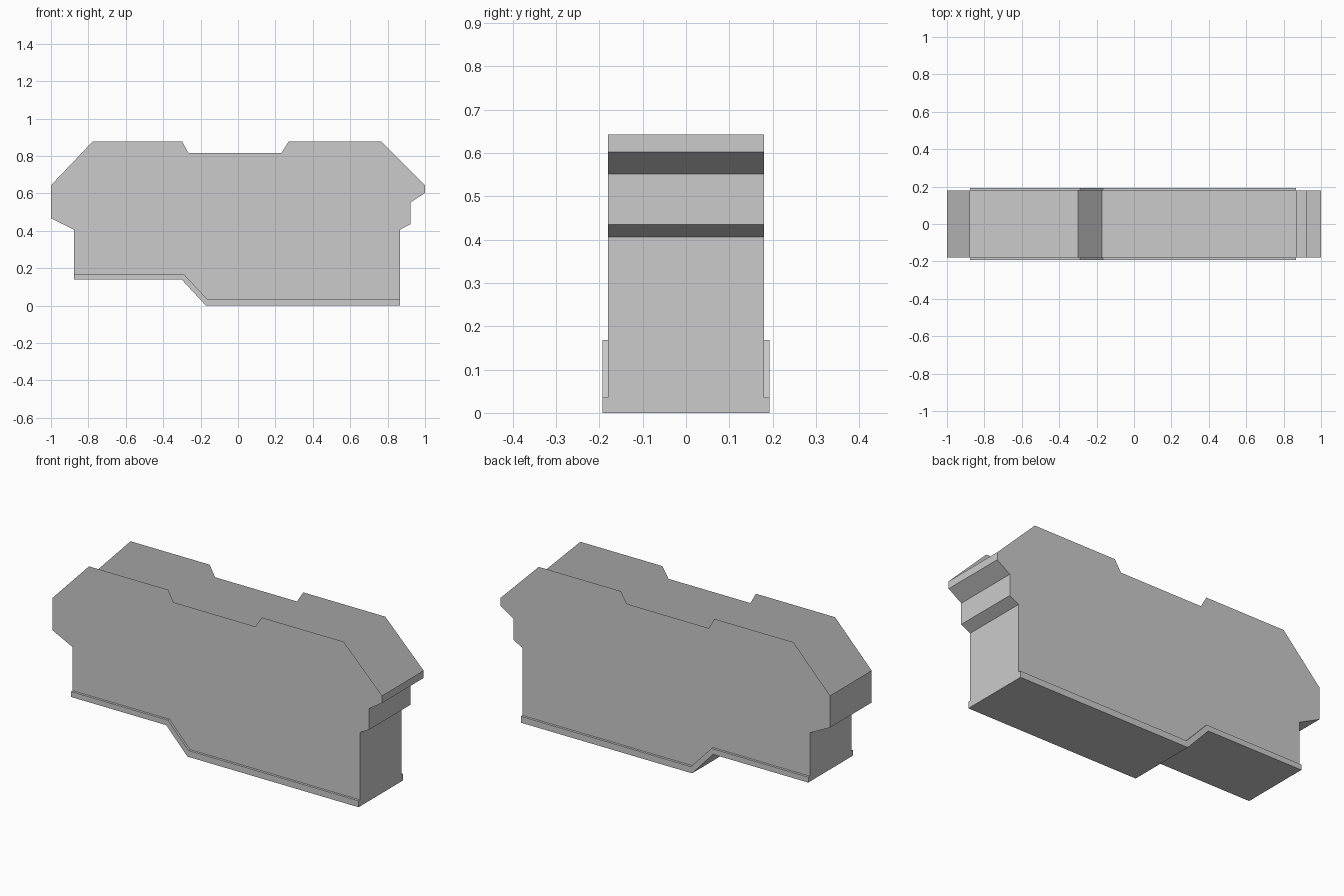
import bpy, bmesh

if "Cube" in bpy.data.objects:
    bpy.data.objects.remove(bpy.data.objects["Cube"])

W = 0.18     # half depth of the casing
L = 0.193    # half depth of the base lip

# Profiles in x, z
seam = [(-0.877, 0.168), (-0.29, 0.168), (-0.165, 0.035), (0.867, 0.035)]
under = [(-0.877, 0.138), (-0.30, 0.138), (-0.172, 0.0), (0.867, 0.0)]
right_end = [seam[-1], (0.867, 0.406), (0.922, 0.435), (0.922, 0.551),
             (1.0, 0.602), (1.0, 0.643)]
top_edge = [(0.767, 0.876), (0.27, 0.876), (0.232, 0.816),
            (-0.265, 0.816), (-0.298, 0.876), (-0.778, 0.876)]
left_end = [(-1.0, 0.643), (-1.0, 0.467), (-0.877, 0.406), seam[0]]


def strip(bm, a, ya, b, yb):
    """Quads between two matching profile lines."""
    va = [bm.verts.new((x, ya, z)) for x, z in a]
    vb = [bm.verts.new((x, yb, z)) for x, z in b]
    for i in range(len(a) - 1):
        bm.faces.new((va[i], va[i + 1], vb[i + 1], vb[i]))


def panel(bm, pts, y):
    """One flat face at depth y, turned outward."""
    f = bm.faces.new([bm.verts.new((x, y, z)) for x, z in pts])
    f.normal_update()
    if f.normal.y * y < 0:
        f.normal_flip()


def finish(bm, name):
    bmesh.ops.remove_doubles(bm, verts=bm.verts, dist=1e-5)
    bmesh.ops.recalc_face_normals(bm, faces=bm.faces)
    mesh = bpy.data.meshes.new(name)
    bm.to_mesh(mesh)
    bm.free()
    bpy.context.collection.objects.link(bpy.data.objects.new(name, mesh))


# Open-topped casing: two flat side walls joined by stepped ends
bm = bmesh.new()
outline = right_end + top_edge + left_end + seam[1:-1]
for y in (-W, W):
    panel(bm, outline, y)
strip(bm, right_end, -W, right_end, W)
strip(bm, left_end, -W, left_end, W)
finish(bm, "open_casing")

# Stepped base with a slim lip around the long sides
bm = bmesh.new()
strip(bm, under, L, under, -L)
for s in (-1, 1):
    strip(bm, under, s * L, seam, s * L)
    strip(bm, seam, s * L, seam, s * W)
for i in (0, -1):
    (x, z0), (_, z1) = under[i], seam[i]
    ring = [(-L, z0), (L, z0), (L, z1), (W, z1), (-W, z1), (-L, z1)]
    bm.faces.new([bm.verts.new((x, y, z)) for y, z in ring])
finish(bm, "stepped_base")
